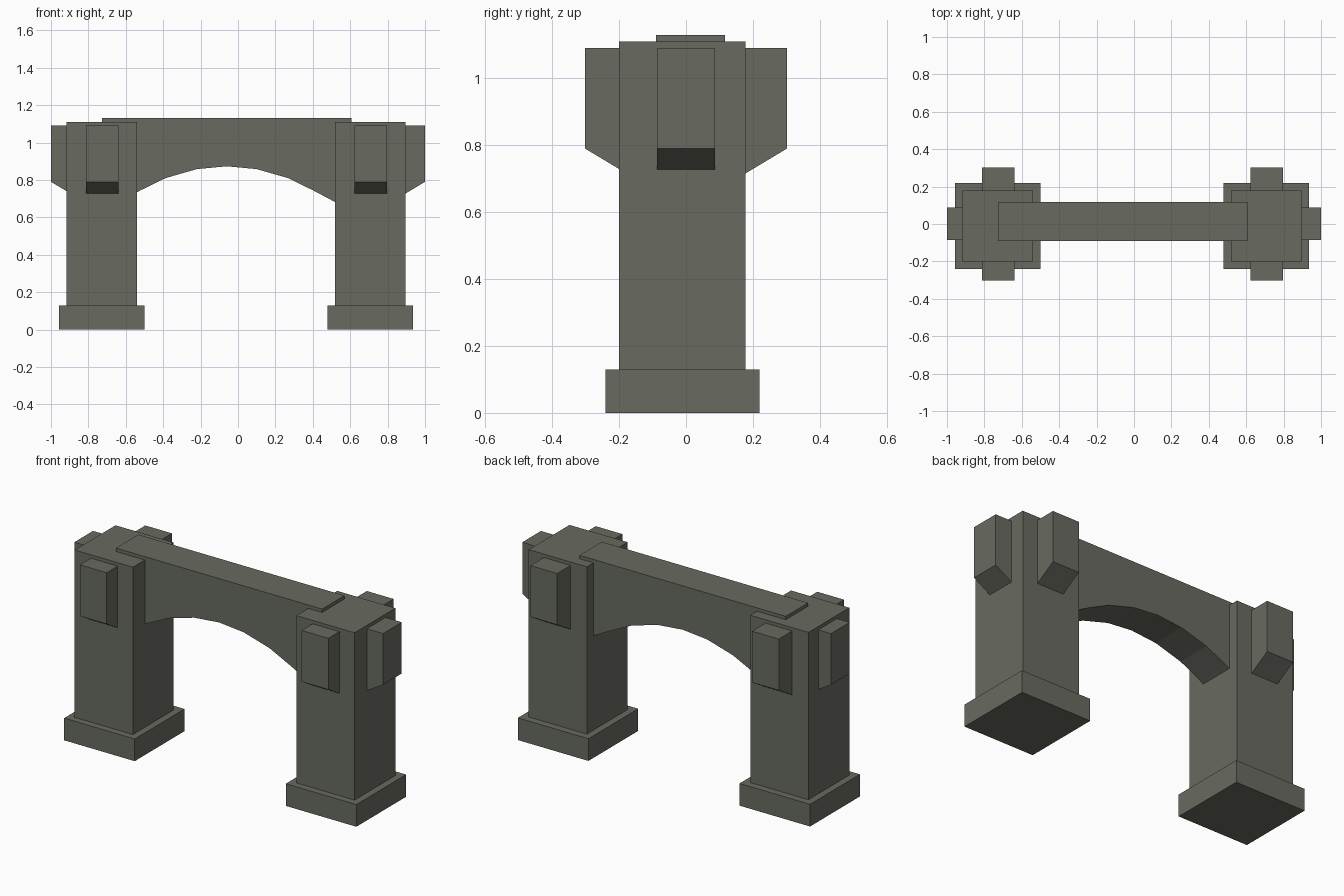
import bpy, bmesh
from mathutils import Matrix, Vector

if "Cube" in bpy.data.objects:
    bpy.data.objects.remove(bpy.data.objects["Cube"])

stone = bpy.data.materials.new("grey green stone")
stone.diffuse_color = (0.14, 0.146, 0.119, 1)
stone.use_nodes = True
stone.node_tree.nodes["Principled BSDF"].inputs["Base Color"].default_value = stone.diffuse_color


def finish(name, bm):
    bmesh.ops.recalc_face_normals(bm, faces=bm.faces)
    mesh = bpy.data.meshes.new(name)
    bm.to_mesh(mesh)
    bm.free()
    mesh.materials.append(stone)
    obj = bpy.data.objects.new(name, mesh)
    bpy.context.collection.objects.link(obj)
    return obj


def box(name, lo, hi):
    lo, hi = Vector(lo), Vector(hi)
    bm = bmesh.new()
    bmesh.ops.create_cube(bm, size=1, matrix=Matrix.Translation((lo + hi) / 2)
                          @ Matrix.Diagonal((*(hi - lo), 1)))
    return finish(name, bm)


def prism(name, profile, start, depth, place):
    """Extrude a closed 2D profile; place(u, v, w) maps it into space."""
    bm = bmesh.new()
    face = bm.faces.new([bm.verts.new(place(u, v, start)) for u, v in profile])
    step = Vector(place(0, 0, depth)) - Vector(place(0, 0, 0))
    ext = bmesh.ops.extrude_face_region(bm, geom=[face])["geom"]
    bmesh.ops.translate(bm, vec=step,
                        verts=[g for g in ext if isinstance(g, bmesh.types.BMVert)])
    return finish(name, bm)


def bracket(name, inner, outer, start, axis):
    """Block on a pillar face with a sloped underside, sticking out along axis."""
    low = 0.79 - 0.6 * abs(outer - inner)
    profile = [(inner, low), (outer, 0.79), (outer, 1.09), (inner, 1.09)]
    if axis == "x":
        prism(name, profile, start, 0.173, lambda u, v, w: (u, w, v))
    else:
        prism(name, profile, start, 0.173, lambda u, v, w: (w, u, v))


# Two pillars, each with a foot, a shaft and three brackets
for side, x0, x1, outer_face, tip in (("left", -0.918, -0.541, -0.918, -1.0),
                                      ("right", 0.518, 0.895, 0.895, 1.0)):
    box(side + "_foot", (x0 - 0.04, -0.24, 0), (x1 + 0.04, 0.22, 0.13))
    box(side + "_shaft", (x0, -0.2, 0.13), (x1, 0.178, 1.11))
    mid = (x0 + x1) / 2 + 0.004
    bracket(side + "_front_bracket", -0.2, -0.302, mid - 0.087, "y")
    bracket(side + "_back_bracket", 0.178, 0.302, mid - 0.087, "y")
    bracket(side + "_outer_bracket", outer_face, tip, -0.086, "x")

# Arched beam whose ends run into the pillars
half = [(0.16, 0.858), (0.327, 0.81), (0.46, 0.745), (0.668, 0.635)]
arch = [(-0.06 - x, z) for x, z in reversed(half)] + [(-0.06, 0.873)] \
    + [(-0.06 + x, z) for x, z in half]
prism("arched_beam", arch + [(0.608, 1.13), (-0.728, 1.13)], -0.09, 0.207,
      lambda u, v, w: (u, w, v))
